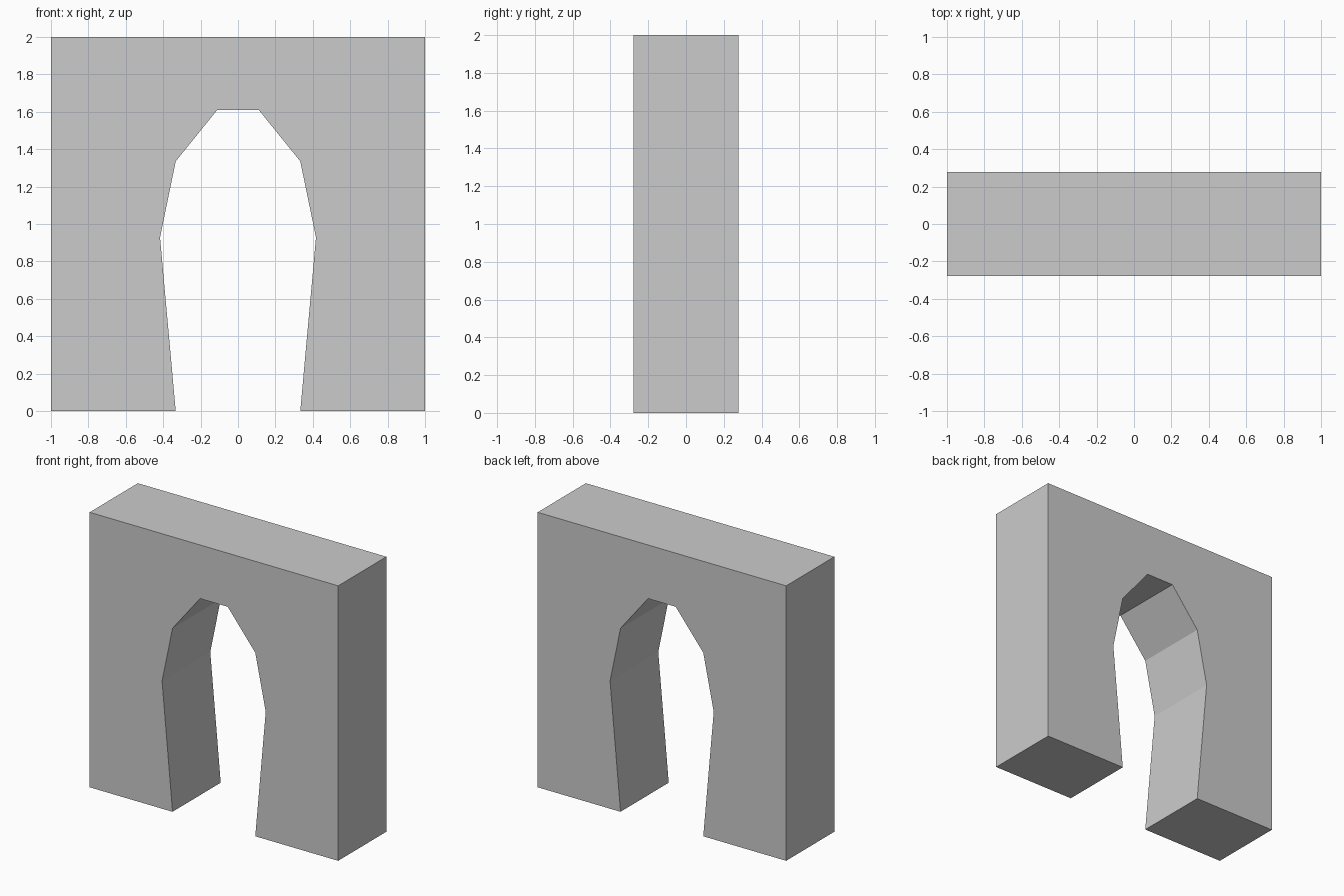
import bpy, bmesh

if "Cube" in bpy.data.objects:
    bpy.data.objects.remove(bpy.data.objects["Cube"])

HALF_DEPTH = 0.277

# Right half of the wall outline (x, z): crown of the opening, down the leg, up the outer side
half = [(0.111, 1.61), (0.333, 1.335), (0.417, 0.928), (0.333, 0.0), (1.0, 0.0), (1.0, 2.0)]
outline = half + [(-x, z) for x, z in reversed(half)]

# Archway: front face extruded straight back
bm = bmesh.new()
front = bm.faces.new([bm.verts.new((x, -HALF_DEPTH, z)) for x, z in outline])
back = bmesh.ops.extrude_face_region(bm, geom=[front], use_keep_orig=True)
bmesh.ops.translate(bm, vec=(0, 2 * HALF_DEPTH, 0),
                    verts=[g for g in back["geom"] if isinstance(g, bmesh.types.BMVert)])
bmesh.ops.recalc_face_normals(bm, faces=bm.faces)

mesh = bpy.data.meshes.new("archway_wall")
bm.to_mesh(mesh)
bm.free()
bpy.context.collection.objects.link(bpy.data.objects.new("archway_wall", mesh))
